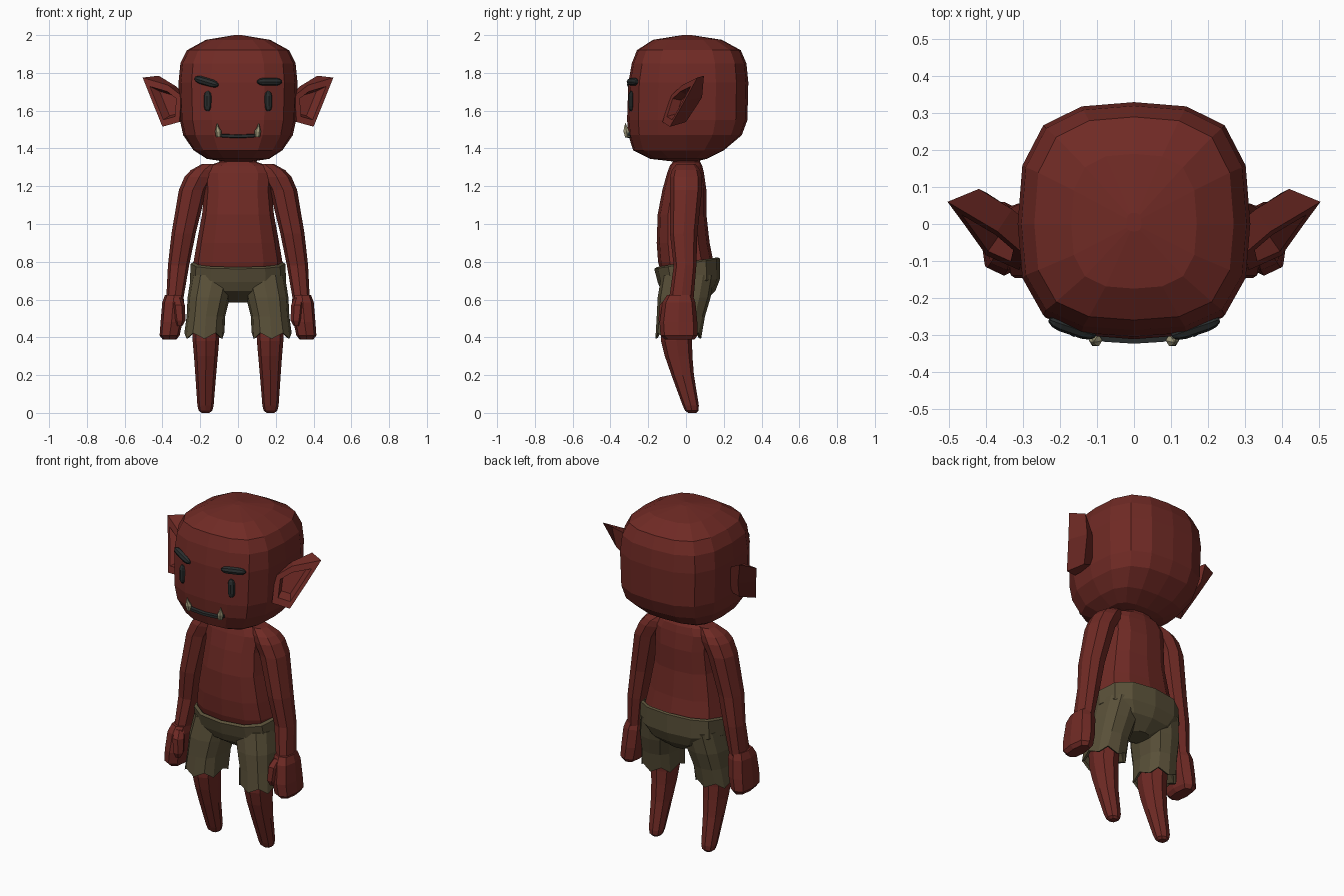
import bpy, bmesh, math
from mathutils import Vector


def material(name, rgb):
    m = bpy.data.materials.new(name)
    m.diffuse_color = (*rgb, 1)
    return m


SKIN = material("red_skin", (0.16, 0.023, 0.018))
CLOTH = material("olive_cloth", (0.10, 0.08, 0.04))
DARK = material("dark", (0.022, 0.026, 0.026))
BONE = material("bone", (0.36, 0.33, 0.20))


def loft(name, rings, mat, mirror=False):
    """Bridge equal-length closed rings of points and cap both ends."""
    bm = bmesh.new()
    vr = [[bm.verts.new(p) for p in r] for r in rings]
    n = len(vr[0])
    for a, b in zip(vr, vr[1:]):
        for i in range(n):
            j = (i + 1) % n
            bm.faces.new((a[i], a[j], b[j], b[i]))
    bm.faces.new(vr[0])
    bm.faces.new(vr[-1])
    bmesh.ops.recalc_face_normals(bm, faces=bm.faces)
    me = bpy.data.meshes.new(name)
    bm.to_mesh(me)
    bm.free()
    ob = bpy.data.objects.new(name, me)
    bpy.context.collection.objects.link(ob)
    me.materials.append(mat)
    if mirror:
        mod = ob.modifiers.new("mirror", 'MIRROR')
        mod.use_mirror_merge = False
    return ob


def ring(z, cx, rx, y0, y1, n=12, p=0.8, tilt=0, zig=0):
    """Horizontal superellipse spanning cx +- rx and y0..y1."""
    cy, ry = (y0 + y1) / 2, (y1 - y0) / 2
    pts = []
    for i in range(n):
        a = 2 * math.pi * i / n
        c, s = math.cos(a), math.sin(a)
        x = math.copysign(abs(c) ** p, c) * rx
        y = math.copysign(abs(s) ** p, s) * ry
        pts.append((cx + x, cy + y, z + tilt * y + zig * (-1) ** i))
    return pts


def pill(name, loc, size, mat, turn=0, tilt=0):
    """Low-poly pill: superelliptic rings along local z, yawed and tilted."""
    prof = [(-1, .35), (-.8, .8), (-.5, 1), (.5, 1), (.8, .8), (1, .35)]
    ob = loft(name, [ring(z * size[2], 0, r * size[0], -r * size[1], r * size[1], 8, 1)
                     for z, r in prof], mat)
    ob.location = loc
    ob.rotation_euler = (0, tilt, turn)
    return ob


# head: boxy rounded plan lofted upward (z, half width, front y, back y)
quarter = [(0, 1), (.45, .965), (.78, .81), (.96, .48)]
plan = quarter + [(1, 0)] + [(x, -y) for x, y in quarter[:0:-1]]
plan += [(-x, -y) for x, y in plan[:8]] if len(plan) == 8 else []
rows = [(1.33, .07, -.06, .05), (1.345, .165, -.19, .11), (1.39, .235, -.28, .20),
        (1.47, .29, -.305, .295), (1.55, .308, -.312, .325), (1.75, .315, -.305, .33),
        (1.85, .305, -.287, .32), (1.92, .27, -.26, .29), (1.975, .17, -.175, .19),
        (2.0, .02, -.02, .03)]
loft("head", [[(x * w, y * b if y > 0 else -y * f, z) for x, y in plan]
              for z, w, f, b in rows], SKIN)

# ears: back shell, rim, inner lip, sunken bowl
back = [(.42, .095, 1.785), (.33, .04, 1.73), (.28, 0, 1.68),
        (.28, 0, 1.56), (.35, .0, 1.54), (.40, .085, 1.67)]
rim = [(.505, .06, 1.775), (.37, -.02, 1.735), (.30, -.08, 1.68),
       (.31, -.125, 1.54), (.40, -.085, 1.515), (.457, -.005, 1.655)]
mid = Vector((.385, -.05, 1.63))
lip = [mid.lerp(Vector(p), .68) for p in rim]
bowl = [mid.lerp(Vector(p), .5) + Vector((-.03, .04, 0)) for p in rim]
loft("ears", [back, rim, lip, bowl], SKIN, True)

# face
for s in (-1, 1):
    side = "left" if s < 0 else "right"
    pill(side + "_eye", (s * .16, -.29, 1.65), (.021, .016, .053), DARK, s * .25)
pill("left_brow", (-.167, -.281, 1.753), (.021, .02, .068), DARK, -.33, math.radians(106))
pill("right_brow", (.167, -.281, 1.753), (.021, .02, .068), DARK, .33, math.radians(90))
mouth = [(-.12, -.30, 1.478), (-.08, -.31, 1.467), (0, -.315, 1.465),
         (.08, -.31, 1.467), (.12, -.30, 1.478)]
loft("mouth", [[(x, y - .009, z - .007), (x, y - .009, z + .007),
                (x, y + .02, z + .01), (x, y + .02, z - .01)] for x, y, z in mouth], DARK)
loft("tusks", [ring(1.46, .102, .013, -.325, -.295, 6, 1),
               ring(1.49, .104, .018, -.333, -.298, 6, 1),
               ring(1.51, .108, .009, -.330, -.308, 6, 1),
               ring(1.535, .11, .001, -.321, -.319, 6, 1)], BONE, True)

# torso and neck
loft("torso", [ring(z, 0, w, f, b) for z, w, f, b in [
    (.70, .22, -.12, .13), (.80, .235, -.148, .145), (.90, .218, -.155, .125),
    (1.05, .19, -.15, .108), (1.18, .178, -.125, .108), (1.27, .185, -.10, .095),
    (1.31, .155, -.085, .085), (1.328, .10, -.07, .075), (1.37, .09, -.065, .07)]], SKIN)

# arms, hands and thumbs
loft("arms", [ring(z, c, r, f, b, 8, .85) for z, c, r, f, b in [
    (1.318, .14, .05, -.05, .05), (1.285, .18, .07, -.075, .075),
    (1.25, .205, .078, -.085, .085), (1.18, .24, .073, -.085, .085),
    (.95, .288, .064, -.085, .06), (.78, .315, .056, -.065, .055),
    (.60, .335, .045, -.09, .04)]], SKIN, True)
loft("hands", [ring(z, c, r, f, b, 8, .7) for z, c, r, f, b in [
    (.625, .338, .048, -.10, .035), (.585, .343, .058, -.125, .05),
    (.48, .352, .058, -.14, .06), (.41, .362, .053, -.135, .06),
    (.388, .362, .036, -.11, .045)]], SKIN, True)
loft("thumbs", [ring(z, c, r, f, b, 6, 1) for z, c, r, f, b in [
    (.61, .325, .028, -.11, -.05), (.57, .315, .034, -.145, -.07),
    (.49, .308, .03, -.15, -.085), (.46, .31, .015, -.135, -.10)]], SKIN, True)

# shorts: hip block with sloping waistband, plus two legs with a ragged hem
loft("shorts_hips", [
    ring(.78, 0, .225, -.14, .15, tilt=.16),
    ring(.798, 0, .235, -.155, .168, tilt=.16),
    ring(.79, 0, .25, -.168, .18, tilt=.16),
    ring(.70, 0, .255, -.15, .18, tilt=.05),
    ring(.645, 0, .20, -.13, .155),
    ring(.585, 0, .06, -.04, .09)], CLOTH)
loft("shorts_legs", [
    ring(.73, .13, .118, -.13, .15),
    ring(.61, .155, .112, -.15, .13),
    ring(.51, .17, .102, -.155, .10),
    ring(.408, .178, .106, -.162, .08, zig=.016),
    ring(.412, .177, .092, -.148, .066, zig=.014),
    ring(.46, .172, .075, -.14, .05)], CLOTH, True)

# legs tapering down and back to blunt points
loft("legs", [ring(z, c, r, f, b, 8, .85) for z, c, r, f, b in [
    (.50, .17, .075, -.135, .04), (.38, .17, .07, -.132, .032),
    (.30, .17, .063, -.112, .034), (.20, .171, .055, -.077, .042),
    (.04, .172, .043, -.018, .068), (.012, .172, .036, -.005, .066),
    (0, .172, .02, .012, .055)]], SKIN, True)
